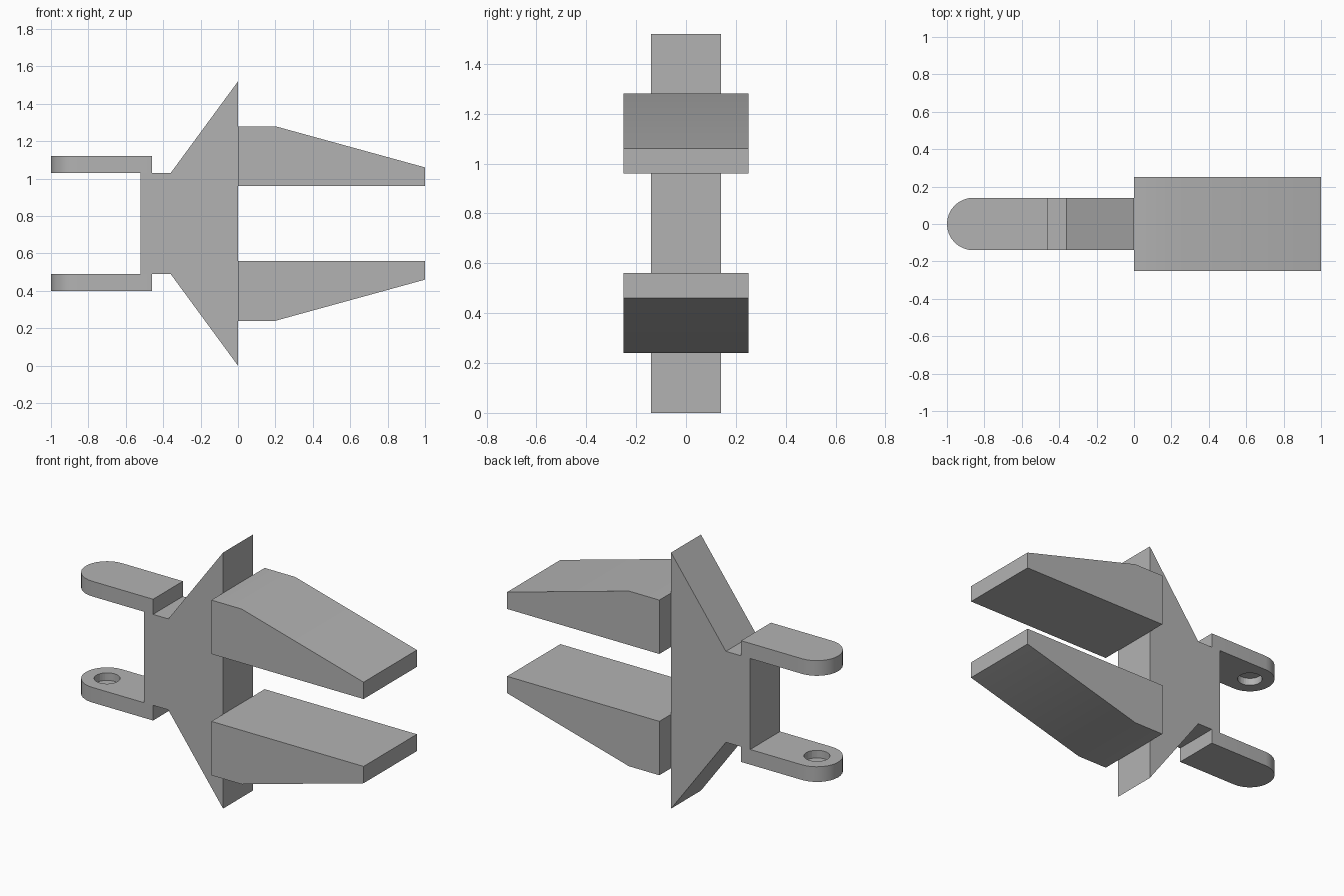
import bpy, bmesh, math
from mathutils import Vector

cube = bpy.data.objects.get("Cube")
if cube:
    bpy.data.objects.remove(cube, do_unlink=True)

MID = 0.76      # height of the mirror plane
HALF = 0.14     # half thickness of bracket and lugs

grey = bpy.data.materials.new("plain grey")
grey.use_nodes = True
colour = (0.45, 0.45, 0.45, 1)
grey.diffuse_color = colour
grey.node_tree.nodes["Principled BSDF"].inputs["Base Color"].default_value = colour


def prism(name, outline, offset):
    """Extrude a closed outline along offset and shade it smooth by angle."""
    bm = bmesh.new()
    face = bm.faces.new([bm.verts.new(p) for p in outline])
    ext = bmesh.ops.extrude_face_region(bm, geom=[face])
    moved = [g for g in ext["geom"] if isinstance(g, bmesh.types.BMVert)]
    bmesh.ops.translate(bm, verts=moved, vec=Vector(offset))
    bmesh.ops.recalc_face_normals(bm, faces=bm.faces)
    mesh = bpy.data.meshes.new(name)
    bm.to_mesh(mesh)
    bm.free()
    obj = bpy.data.objects.new(name, mesh)
    bpy.context.collection.objects.link(obj)
    mesh.materials.append(grey)
    return obj


def smooth(obj):
    bpy.ops.object.select_all(action="DESELECT")
    obj.select_set(True)
    bpy.context.view_layer.objects.active = obj
    bpy.ops.object.shade_smooth_by_angle(angle=math.radians(30))


# Flared bracket, symmetric about the middle height
upper = [(-0.52, 0.27), (-0.36, 0.27), (0, MID)]
profile = upper + [(x, -z) for x, z in reversed(upper)]
prism("bracket", [(x, -HALF, MID + z) for x, z in profile], (0, 2 * HALF, 0))

for label, s in (("upper", 1), ("lower", -1)):
    # Tapered jaw arm
    side = [(0, 0.2), (1, 0.2), (1, 0.3), (0.2, 0.52), (0, 0.52)]
    arm = prism(label + "_arm", [(x, -0.25, MID + s * z) for x, z in side], (0, 0.5, 0))
    smooth(arm)

    # Round-ended lug
    z = MID + s * 0.27
    cx = HALF - 1
    plan = [(-0.46, -HALF, z), (-0.46, HALF, z)]
    for i in range(17):
        a = math.pi * (0.5 + i / 16)
        plan.append((cx + HALF * math.cos(a), HALF * math.sin(a), z))
    lug = prism(label + "_lug", plan, (0, 0, s * 0.09))

    # Blind pin socket on the inner face
    ring = [math.tau * i / 32 for i in range(32)]
    cutter = prism(label + "_socket_cutter",
                   [(cx + 0.07 * math.cos(a), 0.07 * math.sin(a), z - s * 0.05) for a in ring],
                   (0, 0, s * 0.095))
    cutter.hide_render = True
    cutter.hide_set(True)
    smooth(lug)
    cut = lug.modifiers.new("socket", "BOOLEAN")
    cut.operation = "DIFFERENCE"
    cut.solver = "EXACT"
    cut.object = cutter
    # Cut before smoothing so the socket rim stays sharp
    bpy.context.view_layer.objects.active = lug
    bpy.ops.object.modifier_apply(modifier="socket")
    bpy.data.objects.remove(cutter, do_unlink=True)
    smooth(lug)
